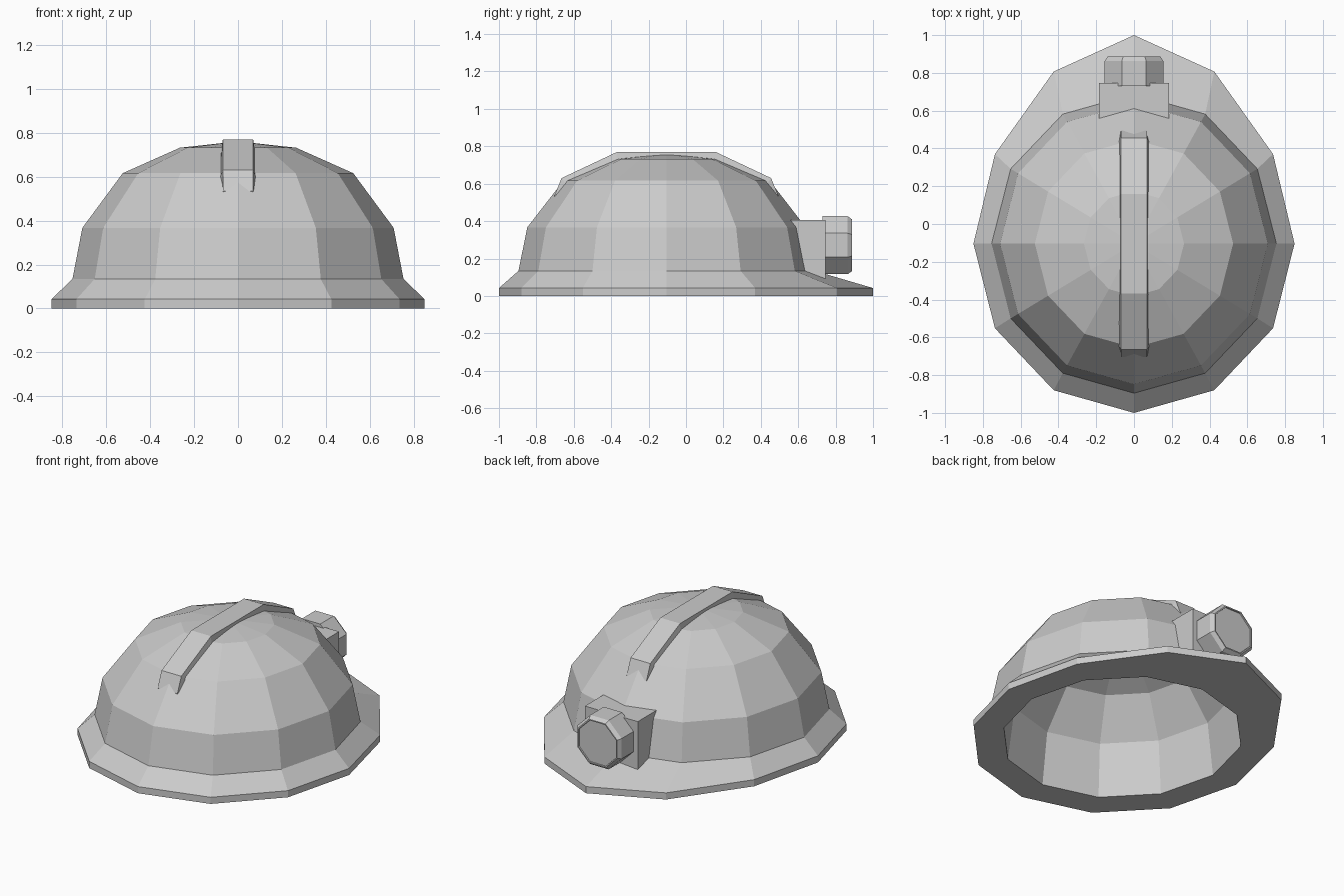
import bpy, bmesh, math

if "Cube" in bpy.data.objects:
    bpy.data.objects.remove(bpy.data.objects["Cube"])

SIDES = 12
CY = -0.104  # centre of the dome in y


def finish(bm, name):
    bmesh.ops.recalc_face_normals(bm, faces=bm.faces[:])
    me = bpy.data.meshes.new(name)
    bm.to_mesh(me)
    bm.free()
    ob = bpy.data.objects.new(name, me)
    bpy.context.collection.objects.link(ob)
    return ob


def bridge(bm, a, b):
    n = len(a)
    for i in range(n):
        j = (i + 1) % n
        bm.faces.new((a[i], a[j], b[j], b[i]))


def fan(bm, ring, tip):
    for i in range(len(ring)):
        bm.faces.new((ring[i], ring[(i + 1) % len(ring)], tip))


def dome_ring(bm, rx, z):
    ry = rx * 1.05
    return [bm.verts.new((rx * math.cos(i * math.tau / SIDES),
                          CY + ry * math.sin(i * math.tau / SIDES), z))
            for i in range(SIDES)]


def brim_ring(bm, z):
    # elliptical at the front, stretched into a point at the back
    back = {1: 0.474, 2: 0.911, 3: 1.104, 4: 0.911, 5: 0.474}
    return [bm.verts.new((0.85 * math.cos(i * math.tau / SIDES),
                          CY + back.get(i, 0.896 * math.sin(i * math.tau / SIDES)), z))
            for i in range(SIDES)]


# Helmet shell: inner dome (a smaller copy of the outer), flat underside, brim, outer dome
profile = [(0.754, 0.134), (0.709, 0.367), (0.525, 0.616), (0.265, 0.732)]
bm = bmesh.new()
rings = [dome_ring(bm, r * 0.9, z * 0.9) for r, z in reversed(profile[1:])]
rings += [dome_ring(bm, 0.678, 0), brim_ring(bm, 0), brim_ring(bm, 0.042)]
rings += [dome_ring(bm, r, z) for r, z in profile]
for a, b in zip(rings, rings[1:]):
    bridge(bm, a, b)
fan(bm, rings[0], bm.verts.new((0, CY, 0.685)))
fan(bm, rings[-1], bm.verts.new((0, CY, 0.761)))
finish(bm, "helmet_shell")

# Crest strip over the top, slightly wider at its base, sunk into the shell
half = [(0.263, 0.77, 0.27, 0.71, 0.078), (0.56, 0.63, 0.53, 0.585, 0.085),
        (0.599, 0.535, 0.585, 0.505, 0.07)]
path = [(-a, b, -c, d, w) for a, b, c, d, w in reversed(half)] + half
bm = bmesh.new()
sections = []
for y, z, yi, zi, w in path:
    y, yi = y - 0.105, yi - 0.105
    sections.append([bm.verts.new(p) for p in
                     [(-0.069, y, z), (0.069, y, z), (w, yi, zi), (-w, yi, zi)]])
for a, b in zip(sections, sections[1:]):
    bridge(bm, a, b)
bm.faces.new(sections[0])
bm.faces.new(sections[-1])
finish(bm, "crest_strip")

# Lamp mount block, back face sloped to stay within the shell wall
bm = bmesh.new()
bmesh.ops.create_cube(bm, size=1)
for v in bm.verts:
    back_y = 0.545 if v.co.z > 0 else 0.615
    v.co = (v.co.x * 0.37, 0.746 if v.co.y > 0 else back_y, 0.247 + v.co.z * 0.316)
finish(bm, "lamp_mount")

# Octagonal lamp with chamfered front and slightly inset lens
bm = bmesh.new()
rings = []
for y, r in [(0.73, 0.155), (0.864, 0.155), (0.887, 0.139), (0.887, 0.132), (0.879, 0.131)]:
    R = r / math.cos(math.pi / 8)
    rings.append([bm.verts.new((R * math.cos((i + 0.5) * math.tau / 8), y,
                                0.271 + R * math.sin((i + 0.5) * math.tau / 8)))
                  for i in range(8)])
for a, b in zip(rings, rings[1:]):
    bridge(bm, a, b)
bm.faces.new(rings[0])
bm.faces.new(rings[-1])
finish(bm, "head_lamp")
